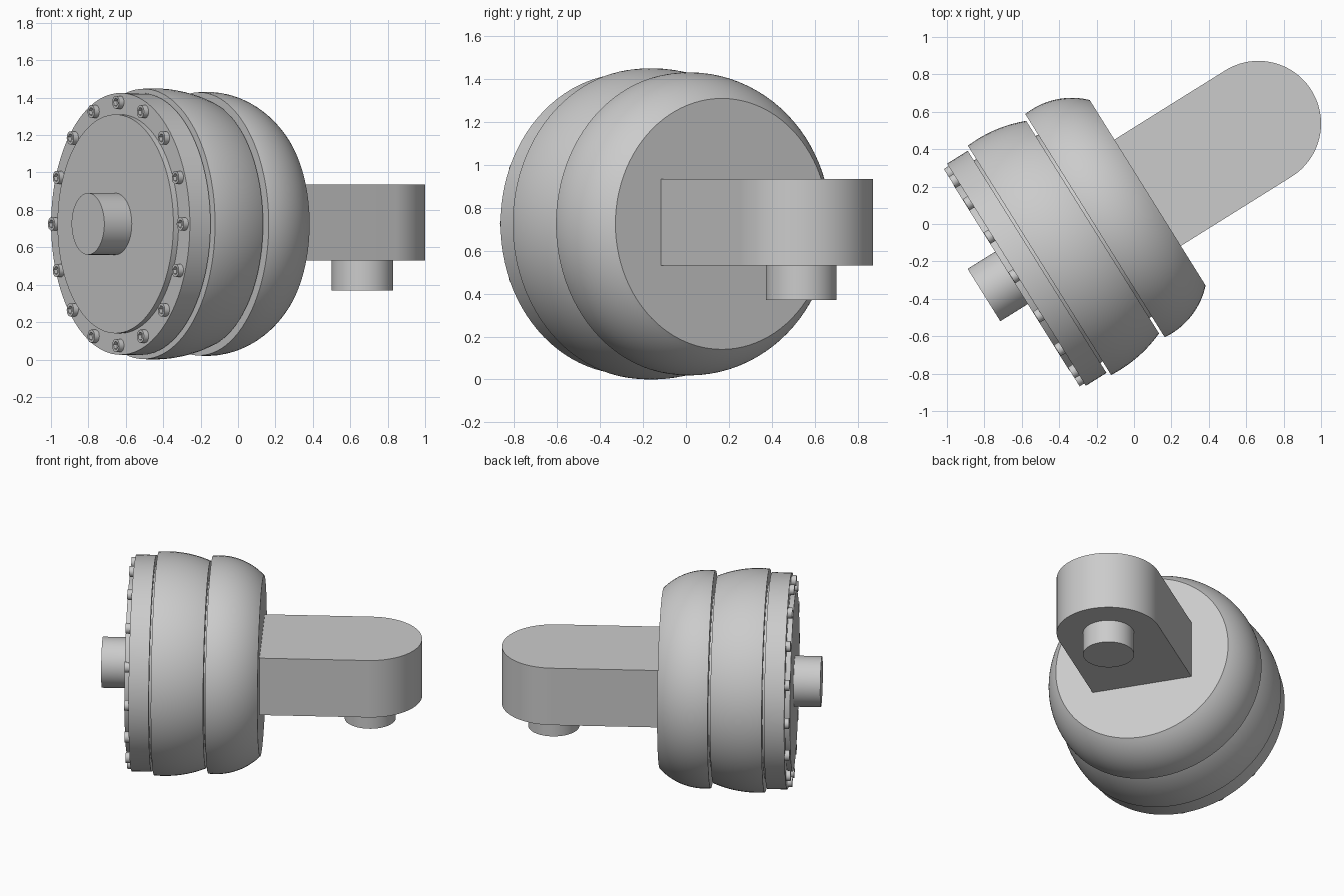
import bpy, bmesh
from math import pi, sin, cos, radians, sqrt
from mathutils import Matrix

cube = bpy.data.objects.get("Cube")
if cube:
    bpy.data.objects.remove(cube, do_unlink=True)

grey = bpy.data.materials.new("plain grey")
grey.use_nodes = True
GREY = (0.6, 0.6, 0.6, 1)
grey.diffuse_color = GREY
grey.node_tree.nodes["Principled BSDF"].inputs["Base Color"].default_value = GREY

AXIS_Z = 0.725
# Local frame: x runs along the wheel axis, origin at the arm pivot
FRAME = Matrix.Translation((0.665, 0.537, AXIS_Z)) @ Matrix.Rotation(radians(32), 4, "Z")


def finish(name, bm, angle=30):
    bmesh.ops.recalc_face_normals(bm, faces=bm.faces[:])
    mesh = bpy.data.meshes.new(name)
    bm.to_mesh(mesh)
    bm.free()
    mesh.materials.append(grey)
    mesh.shade_smooth()
    mesh.set_sharp_from_angle(angle=radians(angle))
    obj = bpy.data.objects.new(name, mesh)
    obj.matrix_world = FRAME
    bpy.context.collection.objects.link(obj)
    return obj


def lathe(name, profile, steps=96, place=Matrix()):
    """Revolve (x, radius) points about the local x axis, with flat end caps."""
    bm = bmesh.new()
    rings = []
    for x, r in profile:
        turn = [2 * pi * i / steps for i in range(steps)]
        rings.append([bm.verts.new((x, r * cos(a), r * sin(a))) for a in turn])
    for a, b in zip(rings, rings[1:]):
        for i in range(steps):
            j = (i + 1) % steps
            bm.faces.new((a[i], a[j], b[j], b[i]))
    bm.faces.new(rings[0])
    bm.faces.new(rings[-1])
    bmesh.ops.transform(bm, matrix=place, verts=bm.verts)
    return finish(name, bm)


def bulge(start, end, peak, top, radius, steps=20):
    """Arc profile whose highest point is `top`, at x = peak."""
    xs = [start + (end - start) * i / steps for i in range(steps + 1)]
    return [(x, top - radius + sqrt(radius ** 2 - (x - peak) ** 2)) for x in xs]


# Wheel body: flange, two bulging shells and the core seen in the grooves
lathe("core", [(-1.45, 0.65), (-0.75, 0.52)])
lathe("flange", [(-1.525, 0.70), (-1.395, 0.70)])
lathe("front_shell", bulge(-1.38, -1.045, -1.32, 0.725, 0.715))
lathe("rear_shell", bulge(-1.03, -0.698, -0.985, 0.706, 0.40))
lathe("cover_disc", [(-1.557, 0.585), (-1.5, 0.585)])
lathe("axle_stub", [(-1.73, 0.165), (-1.53, 0.165)], 64)

# Arm with a rounded end
bm = bmesh.new()
W, STEPS = 0.335, 48
outline = [(-0.72, W)]
outline += [(W * sin(pi * i / STEPS), W * cos(pi * i / STEPS)) for i in range(STEPS + 1)]
outline += [(-0.72, -W)]
LOW, HIGH = 0.53 - AXIS_Z, 0.935 - AXIS_Z
base = bm.faces.new([bm.verts.new((x, y, LOW)) for x, y in outline])
top = bmesh.ops.extrude_face_region(bm, geom=[base])
bmesh.ops.translate(bm, vec=(0, 0, HIGH - LOW),
                    verts=[v for v in top["geom"] if isinstance(v, bmesh.types.BMVert)])
finish("arm", bm)

# Pin hanging below the arm end
lathe("arm_pin", [(0.37 - AXIS_Z, 0.165), (0.55 - AXIS_Z, 0.165)], 64,
      Matrix.Rotation(-pi / 2, 4, "Y"))

# Cap screws with hexagonal sockets around the flange
bm = bmesh.new()
COUNT, FACE = 16, -1.525
for k in range(COUNT):
    a = 2 * pi * k / COUNT
    spot = Matrix.Translation((FACE - 0.005, 0.65 * cos(a), 0.65 * sin(a)))
    place = spot @ Matrix.Rotation(-pi / 2, 4, "Y")
    made = bmesh.ops.create_cone(bm, cap_ends=True, segments=24, radius1=0.035,
                                 radius2=0.035, depth=0.05, matrix=place)
    faces = {f for v in made["verts"] for f in v.link_faces if len(f.verts) > 4}
    head = min(faces, key=lambda f: f.calc_center_median().x)
    bmesh.ops.inset_individual(bm, faces=[head], thickness=0.012)
    # Pull the inner loop to a hexagon, then sink it
    centre = head.calc_center_median()
    for i, v in enumerate(head.verts):
        off = v.co - centre
        step = (i % 4) * pi / 12
        v.co = centre + off * (cos(pi / 6) / cos(step - pi / 6))
    floor = bmesh.ops.extrude_discrete_faces(bm, faces=[head])["faces"][0]
    rim = list(floor.verts)
    bmesh.ops.translate(bm, vec=(0.02, 0, 0), verts=rim)
    # Socket wall
    bm.verts.ensure_lookup_table()
    edges = [e for v in rim for e in v.link_edges]
    loops = list({e for e in edges})
    nearby = [e for e in bm.edges if e.is_boundary and e not in loops]
    bmesh.ops.bridge_loops(bm, edges=loops + nearby)
finish("flange_screws", bm)
